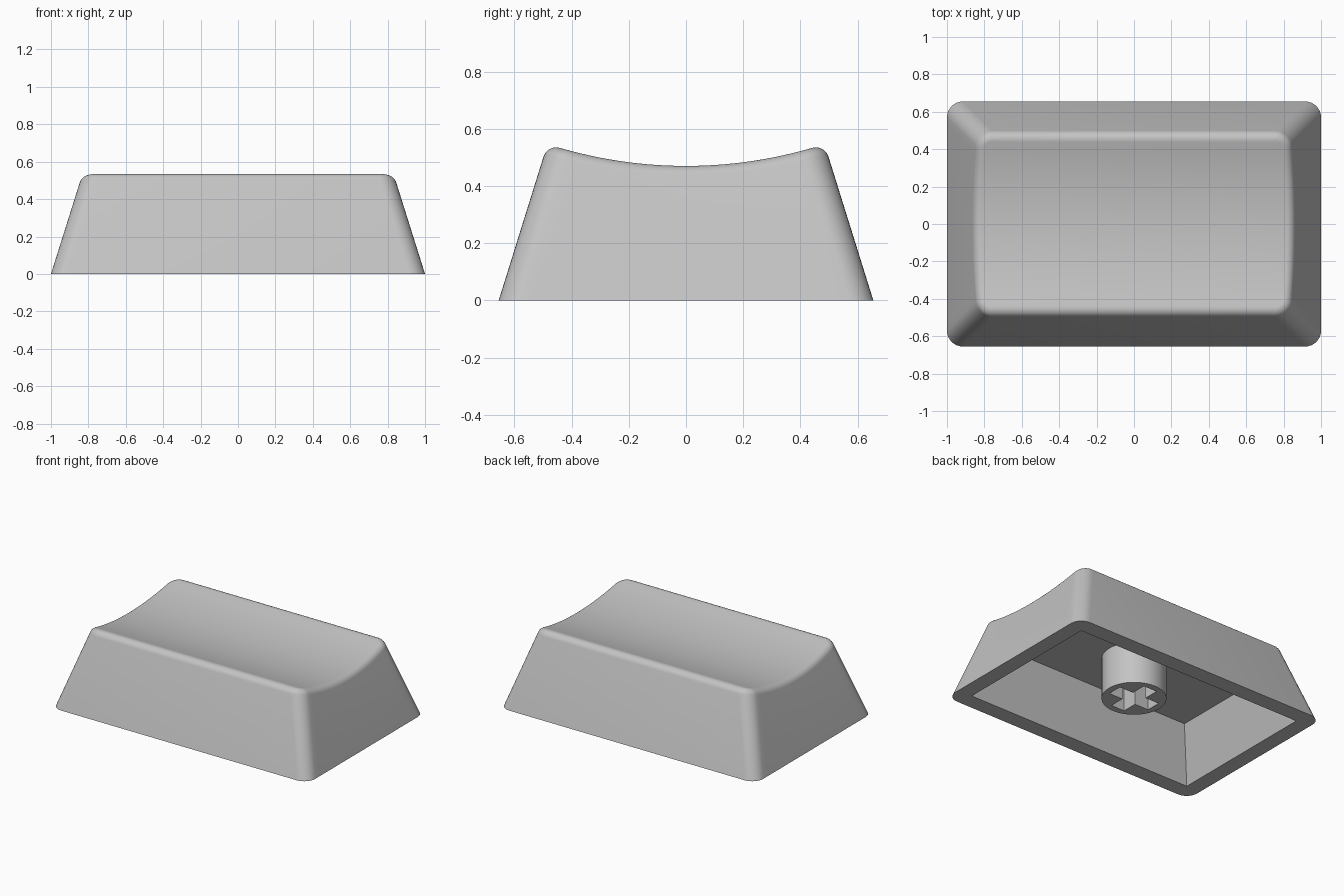
import bpy, bmesh, math
from mathutils import Vector

if "Cube" in bpy.data.objects:
    bpy.data.objects.remove(bpy.data.objects["Cube"])

HX, HY, CORNER = 1.0, 0.655, 0.085      # base half sizes and corner radius
TX, TY = 0.315, 0.312                   # wall taper per unit of height
DISH_Z, DISH_R, FILLET = 0.47, 1.57, 0.048
CEILING = 0.364

grey = bpy.data.materials.new("light_grey_plastic")
grey.diffuse_color = (0.55, 0.55, 0.55, 1)
grey.use_nodes = True
grey.node_tree.nodes["Principled BSDF"].inputs["Base Color"].default_value = grey.diffuse_color


def finish(bm, name, angle):
    bmesh.ops.remove_doubles(bm, verts=bm.verts, dist=1e-5)
    bmesh.ops.recalc_face_normals(bm, faces=bm.faces)
    mesh = bpy.data.meshes.new(name)
    bm.to_mesh(mesh)
    bm.free()
    ob = bpy.data.objects.new(name, mesh)
    bpy.context.collection.objects.link(ob)
    mesh.materials.append(grey)
    bpy.ops.object.select_all(action='DESELECT')
    ob.select_set(True)
    bpy.context.view_layer.objects.active = ob
    bpy.ops.object.shade_smooth_by_angle(angle=math.radians(angle))
    return ob


def dish(y):
    return DISH_Z + DISH_R - math.sqrt(DISH_R ** 2 - y * y)


def wall(sy, a, z):
    return Vector((HX - CORNER + CORNER * math.cos(a) - TX * z,
                   sy * (HY - CORNER - TY * z) + CORNER * math.sin(a), z))


def rim_arc(sy, a, steps=7):
    """Rounded rim section from the wall over to the dished top."""
    z = 0.5
    for _ in range(20):
        z = dish(wall(sy, a, z).y)
    tip = wall(sy, a, z)
    out = Vector((math.cos(a), math.sin(a), 0))
    down = (wall(sy, a, 0) - tip).normalized()
    probe = tip - out * 0.04
    probe.z = dish(probe.y)
    inward = (probe - tip).normalized()
    turn = math.pi - down.angle(inward)
    t = FILLET * math.tan(turn / 2)
    p0, p2 = tip + down * t, tip + inward * t
    p2.z = dish(p2.y)
    w = math.cos(turn / 2)
    pts = []
    for i in range(steps + 1):
        u = i / steps
        b0, b1, b2 = (1 - u) ** 2, 2 * u * (1 - u) * w, u * u
        pts.append((p0 * b0 + tip * b1 + p2 * b2) / (b0 + b1 + b2))
    return pts


# Right half of the outline: front corner, side, back corner
K, N = 8, 24
half = [(-1, -math.pi / 2 * (1 - i / K)) for i in range(K + 1)]
half += [(-1 + 2 * i / N, 0) for i in range(1, N)]
half += [(1, math.pi / 2 * i / K) for i in range(K + 1)]

# Cap shell: cavity ceiling, cavity mouth, base, then the rounded rim
columns = []
for sy, a in half:
    mouth = Vector((0.89, sy * 0.54, 0))
    ceil = Vector((0.89 - TX * CEILING, sy * (0.54 - TY * CEILING), CEILING))
    columns.append([ceil, mouth, wall(sy, a, 0)] + rim_arc(sy, a))

bm = bmesh.new()
rings = []
for level in zip(*columns):
    right = [bm.verts.new(p) for p in level]
    left = [bm.verts.new((-p.x, p.y, p.z)) for p in reversed(level)]
    rings.append(right + left)
count = len(rings[0])
for lo, hi in zip(rings, rings[1:]):
    for i in range(count):
        j = (i + 1) % count
        bm.faces.new((lo[i], lo[j], hi[j], hi[i]))
# Close the ceiling and the dished top with strips running across
for ring in (rings[0], rings[-1]):
    for i in range(count // 2 - 1):
        bm.faces.new((ring[i], ring[i + 1], ring[count - 2 - i], ring[count - 1 - i]))
finish(bm, "keycap_shell", 30)

# Stem: tube with a cross-shaped socket, one quadrant turned four times
R, ARM, W, Z0 = 0.206, 0.16, 0.052, 0.073
arc = [(R * math.cos(math.pi / 2 * i / 12), R * math.sin(math.pi / 2 * i / 12))
       for i in range(13)]
socket = [(0, ARM), (W, ARM), (W, W), (ARM, W), (ARM, 0)]
bm = bmesh.new()
for q in range(4):
    c, s = round(math.cos(q * math.pi / 2)), round(math.sin(q * math.pi / 2))
    low, high = [[bm.verts.new((c * x - s * y, s * x + c * y, z)) for x, y in arc + socket]
                 for z in (Z0, CEILING)]
    bm.faces.new(low)
    for i in range(len(low) - 1):
        if i != len(arc) - 1:           # skip the seam between quadrants
            bm.faces.new((low[i], low[i + 1], high[i + 1], high[i]))
finish(bm, "stem", 30)
